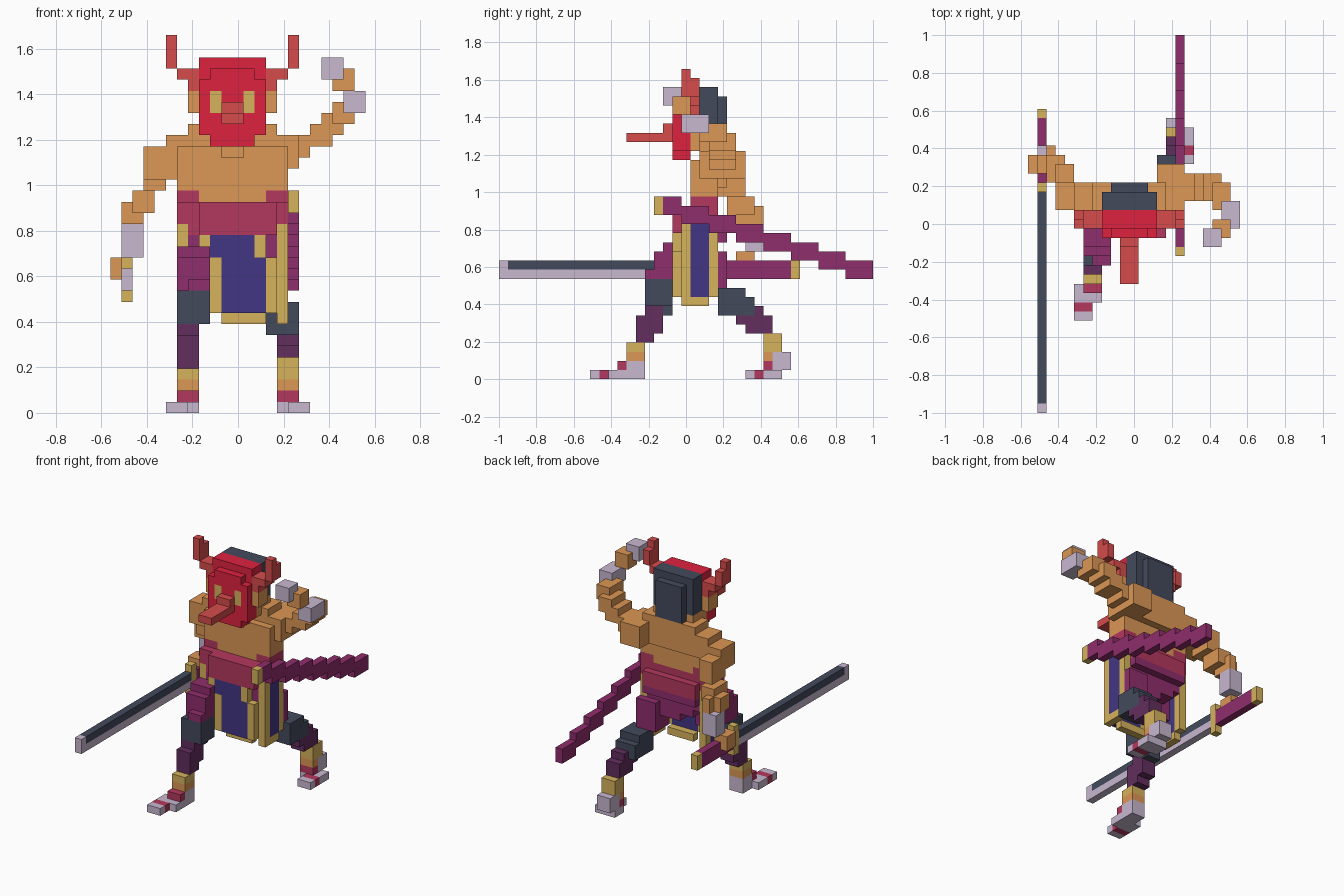
import bpy, bmesh

if "Cube" in bpy.data.objects:
    bpy.data.objects.remove(bpy.data.objects["Cube"], do_unlink=True)

V = 2 / 41  # edge of one block


def lin(c):
    c /= 255
    return c / 12.92 if c <= 0.04045 else ((c + 0.055) / 1.055) ** 2.4


MATS = {}
for name, rgb in {
    "skin": (220, 151, 85), "mask_red": (222, 34, 62), "horn_red": (214, 76, 76),
    "gold": (214, 178, 92), "plum": (144, 46, 108), "dark_plum": (98, 46, 94),
    "crimson": (180, 56, 94), "lilac": (200, 184, 208), "slate": (68, 74, 92),
    "indigo": (68, 54, 132),
}.items():
    m = bpy.data.materials.new(name)
    m.use_nodes = True
    col = tuple(lin(c) for c in rgb) + (1,)
    m.diffuse_color = col
    m.node_tree.nodes["Principled BSDF"].inputs["Base Color"].default_value = col
    MATS[name] = m

# Block grid: each cell remembers its part and colour, later boxes win
cells = {}


def box(part, color, x, y, z):
    for i in range(*x):
        for j in range(*y):
            for k in range(*z):
                cells[i, j, k] = (part, color)


def pair(part, color, x, y, z):
    """Box plus its mirror image across the body's centre."""
    box(part, color, x, y, z)
    box(part, color, (22 - x[1], 22 - x[0]), y, z)


# Trousers and hips
box("trousers", "plum", (7, 15), (20, 25), (15, 17))
box("trousers", "plum", (7, 15), (20, 24), (14, 15))
box("trousers", "plum", (8, 15), (20, 24), (13, 14))
box("trousers", "plum", (10, 15), (20, 24), (12, 13))
box("trousers", "plum", (6, 9), (18, 22), (11, 15))
box("trousers", "plum", (6, 9), (17, 20), (11, 14))
box("trousers", "plum", (7, 9), (16, 18), (11, 12))
box("trousers", "plum", (13, 16), (22, 25), (10, 14))

# Waist wrap
box("waist_wrap", "crimson", (6, 16), (20, 24), (17, 19))
box("waist_wrap", "crimson", (6, 16), (21, 24), (19, 20))
box("waist_wrap", "crimson", (7, 15), (20, 25), (16, 18))
box("waist_wrap", "crimson", (8, 15), (19, 24), (16, 19))

# Side cloths: gold edges, indigo centre
for part, x in (("right_cloth", (6, 7)), ("left_cloth", (15, 16))):
    box(part, "gold", x, (20, 24), (9, 17))
    box(part, "gold", x, (20, 23), (8, 9))
    box(part, "indigo", x, (21, 23), (9, 17))

# Front apron
box("apron", "gold", (8, 14), (19, 20), (14, 16))
box("apron", "indigo", (9, 13), (19, 20), (14, 16))
box("apron", "gold", (9, 15), (19, 20), (9, 14))
box("apron", "gold", (10, 14), (20, 21), (8, 9))
box("apron", "indigo", (10, 14), (19, 20), (9, 14))

# Right leg, stepping forward
box("right_leg", "slate", (6, 9), (16, 19), (8, 11))
box("right_leg", "slate", (6, 8), (17, 19), (7, 8))
box("right_leg", "dark_plum", (6, 8), (16, 18), (5, 8))
box("right_leg", "dark_plum", (6, 8), (15, 17), (4, 7))
box("right_leg", "gold", (6, 8), (14, 16), (3, 4))
box("right_leg", "skin", (6, 8), (14, 16), (2, 3))
box("right_foot", "lilac", (6, 8), (14, 16), (0, 2))
box("right_foot", "crimson", (6, 8), (13, 14), (1, 2))
box("right_foot", "lilac", (5, 8), (12, 14), (0, 1))
box("right_foot", "crimson", (5, 7), (11, 12), (0, 1))
box("right_foot", "lilac", (5, 7), (10, 11), (0, 1))

# Left leg, stretched back
box("left_leg", "slate", (14, 17), (24, 27), (7, 10))
box("left_leg", "dark_plum", (15, 17), (26, 29), (6, 8))
box("left_leg", "slate", (14, 17), (25, 28), (7, 9))
box("left_leg", "dark_plum", (15, 17), (27, 30), (5, 7))
box("left_leg", "gold", (15, 17), (29, 31), (3, 5))
box("left_leg", "skin", (15, 17), (29, 31), (2, 3))
box("left_foot", "lilac", (15, 17), (30, 32), (1, 3))
box("left_foot", "crimson", (15, 17), (29, 30), (1, 2))
box("left_foot", "lilac", (15, 18), (29, 31), (0, 1))
box("left_foot", "crimson", (16, 18), (28, 29), (0, 1))
box("left_foot", "lilac", (16, 18), (27, 28), (0, 1))

# Torso, shoulders and neck
box("torso", "skin", (6, 16), (21, 24), (20, 23))
box("torso", "skin", (6, 16), (22, 25), (22, 24))
pair("torso", "skin", (6, 10), (21, 22), (23, 24))
box("torso", "skin", (8, 14), (21, 24), (19, 20))
box("torso", "skin", (7, 15), (22, 25), (23, 26))
box("torso", "skin", (5, 8), (22, 25), (22, 25))

# Right arm, hanging back to the sword
for x, y, z in (((3, 6), (22, 25), (21, 24)), ((3, 5), (24, 27), (20, 23)),
                ((2, 4), (25, 28), (18, 20)), ((1, 3), (26, 28), (17, 19)),
                ((2, 3), (27, 29), (17, 19))):
    box("right_arm", "skin", x, y, z)
box("right_hand", "lilac", (1, 3), (27, 29), (14, 17))

# Left arm, raised and curled forward
for x, y, z in (((14, 17), (22, 27), (22, 25)), ((16, 18), (23, 26), (23, 25)),
                ((18, 20), (23, 26), (24, 26)), ((19, 21), (23, 26), (25, 27)),
                ((20, 22), (22, 25), (26, 28)), ((20, 22), (19, 21), (29, 31))):
    box("left_arm", "skin", x, y, z)
box("left_bracer", "lilac", (21, 23), (20, 23), (27, 29))
box("left_hand", "lilac", (19, 21), (18, 20), (30, 32))

# Head, ears and hair
box("head", "skin", (8, 14), (20, 24), (25, 29))
pair("ears", "skin", (7, 8), (20, 22), (27, 29))
box("hair", "slate", (8, 14), (22, 24), (27, 32))
box("hair", "slate", (9, 13), (24, 25), (26, 31))

# Mask with eyes, long nose and horns
box("mask", "mask_red", (8, 14), (20, 21), (25, 32))
box("mask", "mask_red", (8, 14), (21, 22), (28, 32))
box("mask", "mask_red", (8, 14), (19, 20), (25, 30))
box("mask", "mask_red", (9, 13), (19, 20), (30, 31))
box("mask", "mask_red", (9, 13), (19, 21), (24, 25))
pair("mask", "gold", (9, 10), (19, 20), (27, 29))
box("nose", "horn_red", (10, 12), (14, 19), (26, 27))
box("nose", "horn_red", (10, 12), (18, 19), (27, 28))
pair("horns", "horn_red", (7, 8), (20, 22), (29, 31))
pair("horns", "horn_red", (6, 7), (20, 22), (30, 31))
pair("horns", "horn_red", (5, 6), (20, 22), (31, 33))
pair("horns", "horn_red", (5, 6), (20, 21), (33, 34))

# Sword: blade, guard, grip, pommel
box("blade", "slate", (1, 2), (1, 24), (12, 13))
box("blade", "lilac", (1, 2), (1, 24), (11, 12))
box("blade", "lilac", (1, 2), (0, 1), (11, 13))
box("sword_guard", "gold", (1, 2), (24, 25), (10, 14))
box("right_fingers", "skin", (0, 2), (26, 28), (12, 14))
box("sword_grip", "plum", (1, 2), (25, 32), (11, 13))
box("sword_pommel", "gold", (1, 2), (32, 33), (11, 13))

# Scabbard in descending steps
box("scabbard", "gold", (16, 17), (17, 18), (18, 20))
for n in range(8):
    box("scabbard", "plum", (16, 17), (max(18, 17 + 3 * n), 20 + 3 * n), (18 - n, 20 - n))

# Turn each part's exposed block sides into one mesh
SIDES = {
    (1, 0, 0): ((1, 0, 0), (1, 1, 0), (1, 1, 1), (1, 0, 1)),
    (-1, 0, 0): ((0, 0, 0), (0, 0, 1), (0, 1, 1), (0, 1, 0)),
    (0, 1, 0): ((0, 1, 0), (0, 1, 1), (1, 1, 1), (1, 1, 0)),
    (0, -1, 0): ((0, 0, 0), (1, 0, 0), (1, 0, 1), (0, 0, 1)),
    (0, 0, 1): ((0, 0, 1), (1, 0, 1), (1, 1, 1), (0, 1, 1)),
    (0, 0, -1): ((0, 0, 0), (0, 1, 0), (1, 1, 0), (1, 0, 0)),
}
for part in dict.fromkeys(p for p, c in cells.values()):
    mesh = bpy.data.meshes.new(part)
    bm = bmesh.new()
    slots = []
    for (i, j, k), (owner, color) in cells.items():
        if owner != part:
            continue
        if color not in slots:
            slots.append(color)
            mesh.materials.append(MATS[color])
        for (a, b, c), corners in SIDES.items():
            if (i + a, j + b, k + c) in cells:
                continue
            face = bm.faces.new([bm.verts.new(((i + p - 11.5) * V, (j + q - 20.5) * V, (k + r) * V))
                                 for p, q, r in corners])
            face.material_index = slots.index(color)
    bmesh.ops.remove_doubles(bm, verts=bm.verts, dist=V / 100)
    bm.to_mesh(mesh)
    bm.free()
    bpy.context.collection.objects.link(bpy.data.objects.new(part, mesh))
